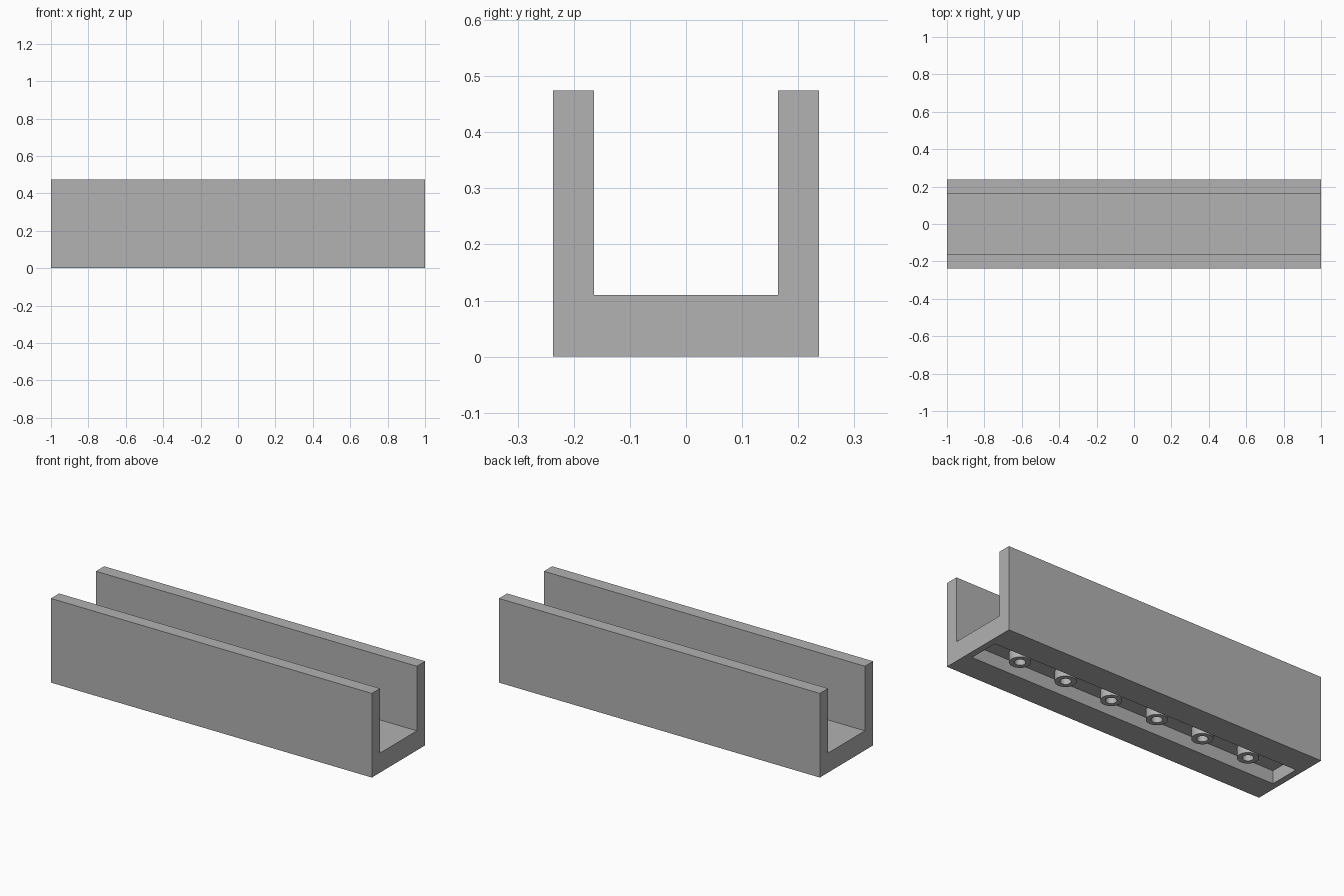
import bpy
import bmesh
from mathutils import Matrix

if "Cube" in bpy.data.objects:
    bpy.data.objects.remove(bpy.data.objects["Cube"], do_unlink=True)

LENGTH, WIDTH, HEIGHT = 2.0, 0.474, 0.474
WALL, FLOOR = 0.073, 0.11
POCKET_X, POCKET_Y, POCKET_Z = 1.927, 0.175, 0.073
PITCH, POST_COUNT = 0.292, 6

grey = bpy.data.materials.new("light_grey")
grey.use_nodes = True
colour = (0.445, 0.445, 0.445, 1)
grey.diffuse_color = colour
grey.node_tree.nodes["Principled BSDF"].inputs["Base Color"].default_value = colour


def make_object(name, bm):
    bmesh.ops.recalc_face_normals(bm, faces=bm.faces)
    mesh = bpy.data.meshes.new(name)
    bm.to_mesh(mesh)
    bm.free()
    mesh.materials.append(grey)
    obj = bpy.data.objects.new(name, mesh)
    bpy.context.collection.objects.link(obj)
    return obj


# U-shaped channel, extruded along x
half, inner = WIDTH / 2, WIDTH / 2 - WALL
profile = [(-half, 0), (half, 0), (half, HEIGHT), (inner, HEIGHT),
           (inner, FLOOR), (-inner, FLOOR), (-inner, HEIGHT), (-half, HEIGHT)]
bm = bmesh.new()
end = bm.faces.new([bm.verts.new((-LENGTH / 2, y, z)) for y, z in profile])
swept = bmesh.ops.extrude_face_region(bm, geom=[end])["geom"]
bmesh.ops.translate(bm, vec=(LENGTH, 0, 0),
                    verts=[v for v in swept if isinstance(v, bmesh.types.BMVert)])
channel = make_object("channel", bm)

# Long pocket cut into the underside
bm = bmesh.new()
bmesh.ops.create_cube(bm, size=1, matrix=Matrix.Diagonal(
    (POCKET_X, POCKET_Y, POCKET_Z * 2, 1)))
cutter = make_object("pocket_cutter", bm)
cutter.hide_render = True
cut = channel.modifiers.new("pocket", "BOOLEAN")
cut.operation = "DIFFERENCE"
cut.solver = "EXACT"
cut.object = cutter
bpy.context.view_layer.objects.active = channel
channel.select_set(True)
bpy.ops.object.modifier_apply(modifier=cut.name)
bpy.data.objects.remove(cutter, do_unlink=True)


# Hollow posts hanging from the pocket ceiling
def add_post(name, x, outer=0.054, hole=0.028, bottom=0.02, sides=32):
    bm = bmesh.new()
    section = [(hole, POCKET_Z), (hole, bottom), (outer, bottom), (outer, POCKET_Z)]
    verts = [bm.verts.new((r, 0, z)) for r, z in section]
    edges = [bm.edges.new(pair) for pair in zip(verts, verts[1:])]
    bmesh.ops.spin(bm, geom=verts + edges, cent=(0, 0, 0), axis=(0, 0, 1),
                   angle=6.2831853, steps=sides, use_merge=True)
    bmesh.ops.remove_doubles(bm, verts=bm.verts, dist=0.0001)
    post = make_object(name, bm)
    post.location.x = x
    bpy.ops.object.select_all(action="DESELECT")
    bpy.context.view_layer.objects.active = post
    post.select_set(True)
    bpy.ops.object.shade_smooth_by_angle()


for i in range(POST_COUNT):
    add_post(f"hollow_post_{i + 1}", (i - (POST_COUNT - 1) / 2) * PITCH)
